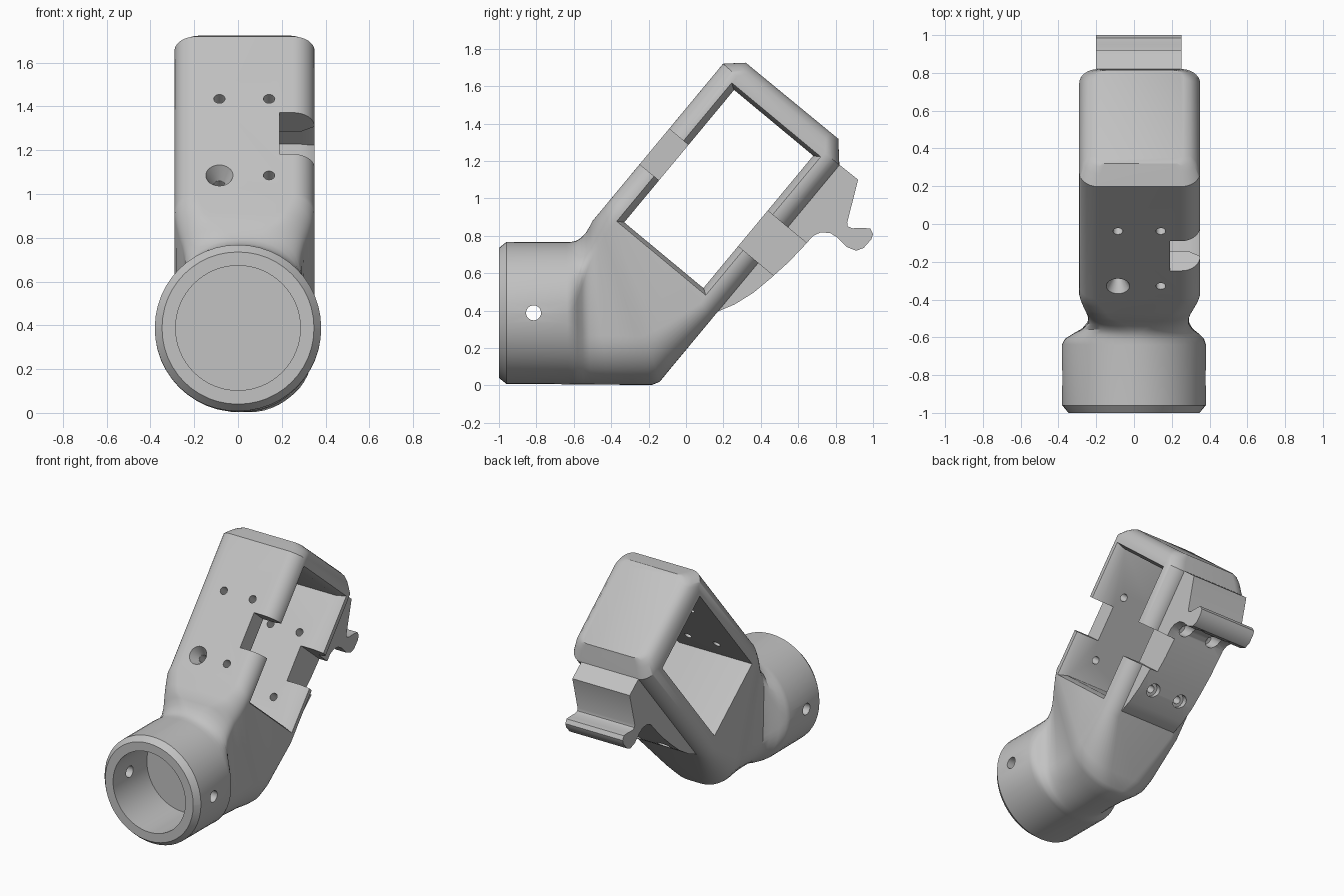
import bpy, bmesh, math
from mathutils import Vector

if "Cube" in bpy.data.objects:
    bpy.data.objects.remove(bpy.data.objects["Cube"], do_unlink=True)

grey = bpy.data.materials.new("plain grey")
grey.use_nodes = True
COLOR = (0.54, 0.54, 0.54, 1)
grey.diffuse_color = COLOR
grey.node_tree.nodes["Principled BSDF"].inputs["Base Color"].default_value = COLOR

# Tilted frame of the housing: u runs up its length, v from front wall to back wall
ANGLE = math.radians(50.3)
CENTRE = Vector((0.175, 1.05))
U = Vector((math.cos(ANGLE), math.sin(ANGLE)))
V = Vector((math.sin(ANGLE), -math.cos(ANGLE)))


def uv(u, v):
    return CENTRE + U * u + V * v


def finish(bm, name):
    bmesh.ops.recalc_face_normals(bm, faces=bm.faces)
    mesh = bpy.data.meshes.new(name)
    bm.to_mesh(mesh)
    bm.free()
    mesh.materials.append(grey)
    obj = bpy.data.objects.new(name, mesh)
    bpy.context.collection.objects.link(obj)
    return obj


def loft(name, rings):
    """Skin a list of equal-length point rings and cap both ends."""
    bm = bmesh.new()
    rows = [[bm.verts.new(p) for p in ring] for ring in rings]
    n = len(rows[0])
    for a, b in zip(rows, rows[1:]):
        for i in range(n):
            j = (i + 1) % n
            bm.faces.new((a[i], a[j], b[j], b[i]))
    bm.faces.new(rows[0][::-1])
    bm.faces.new(rows[-1])
    return finish(bm, name)


def prism(name, x0, profile0, x1, profile1=None):
    return loft(name, [[(x, p[0], p[1]) for p in prof]
                       for x, prof in ((x0, profile0), (x1, profile1 or profile0))])


def rect(u0, u1, v0, v1):
    return [uv(u0, v0), uv(u1, v0), uv(u1, v1), uv(u0, v1)]


def rod(name, start, end, r0, r1=None, sides=32):
    start, end = Vector(start), Vector(end)
    axis = end - start
    bm = bmesh.new()
    bmesh.ops.create_cone(bm, cap_ends=True, segments=sides, radius1=r0,
                          radius2=r0 if r1 is None else r1, depth=axis.length)
    turn = axis.to_track_quat('Z', 'Y').to_matrix().to_4x4()
    bmesh.ops.transform(bm, matrix=turn, verts=bm.verts)
    bmesh.ops.translate(bm, vec=(start + end) / 2, verts=bm.verts)
    return finish(bm, name)


def section(top, bottom, x0, x1, r_top, r_bottom=None, steps=12):
    """Rounded rectangle standing between a top and a bottom (y, z) point."""
    top, bottom = Vector(top), Vector(bottom)
    height = (top - bottom).length
    up = (top - bottom) / height
    rb = r_bottom or r_top
    ring = []
    for k, (cx, ch, r) in enumerate(((x1 - r_top, height - r_top, r_top),
                                     (x0 + r_top, height - r_top, r_top),
                                     (x0 + rb, rb, rb), (x1 - rb, rb, rb))):
        for s in range(steps + 1):
            a = (k + s / steps) * math.pi / 2
            p = bottom + up * (ch + r * math.sin(a))
            ring.append((cx + r * math.cos(a), p.x, p.y))
    return ring


# Round socket, pinched neck, tilted housing and filleted top end
housing = loft("housing", [
    section((-1, 0.735), (-1, 0.04), -0.347, 0.347, 0.345),
    section((-0.96, 0.768), (-0.96, 0.008), -0.38, 0.38, 0.378),
    section((-0.64, 0.767), (-0.63, 0.006), -0.38, 0.38, 0.378),
    section((-0.61, 0.768), (-0.605, 0.005), -0.365, 0.37, 0.36),
    section((-0.585, 0.774), (-0.58, 0.005), -0.325, 0.345, 0.32),
    section((-0.56, 0.79), (-0.55, 0.005), -0.275, 0.31, 0.26, 0.285),
    section((-0.535, 0.817), (-0.51, 0.005), -0.245, 0.29, 0.2, 0.262),
    section((-0.515, 0.85), (-0.42, 0.004), -0.242, 0.29, 0.16, 0.262),
    section(uv(-0.565, -0.41), (-0.28, 0.003), -0.252, 0.302, 0.13, 0.27),
    section(uv(-0.52, -0.41), (-0.18, 0.003), -0.268, 0.322, 0.12, 0.27),
    section(uv(-0.47, -0.41), (-0.14, 0.02), -0.28, 0.338, 0.11, 0.26),
    section(uv(-0.42, -0.41), uv(-0.90, 0.415), -0.29, 0.35, 0.1, 0.22),
    section(uv(-0.40, -0.41), uv(-0.55, 0.415), -0.29, 0.35, 0.1),
    section(uv(0.53, -0.41), uv(0.51, 0.415), -0.29, 0.35, 0.1),
    section(uv(0.575, -0.361), uv(0.57, 0.361), -0.268, 0.328, 0.09),
    section(uv(0.6, -0.333), uv(0.6, 0.333), -0.24, 0.30, 0.075),
    section(uv(0.612, -0.32), uv(0.615, 0.32), -0.20, 0.26, 0.05),
])

# Curved rear fin with hooked latch
fin = prism("latch_fin", -0.2, [
    uv(-0.55, 0.36), (0.165, 0.393), (0.26, 0.433), (0.36, 0.495), (0.45, 0.57), (0.55, 0.66),
    (0.64, 0.755), (0.68, 0.80), (0.72, 0.818), (0.77, 0.815), (0.81, 0.79), (0.86, 0.74),
    (0.91, 0.72), (0.95, 0.735), (0.99, 0.78), (1.0, 0.81), (0.985, 0.838), (0.95, 0.842),
    (0.89, 0.84), (0.865, 0.85), (0.862, 0.87), (0.92, 1.10), (0.82, 1.18), uv(0.5, 0.36)], 0.252)

# Cutters: window with a bevelled left rim, side notch, socket bore, pin hole
body_only = [
    prism("window_cutter", -0.5, rect(-0.46, 0.46, -0.275, 0.275), 0.5),
    prism("rim_cutter", 0.28, rect(-0.455, 0.455, -0.27, 0.27),
          0.36, rect(-0.485, 0.485, -0.315, 0.315)),
    rod("bore_cutter", (0, -1.1, 0.388), (0, -0.62, 0.388), 0.285, sides=64),
    rod("pin_cutter", (-0.6, -0.815, 0.388), (0.6, -0.815, 0.388), 0.04),
]
shared = [prism("notch_cutter", 0.19, rect(-0.168, 0.078, -0.7, 0.7), 0.5)]


def at(x, u, v):
    p = uv(u, v)
    return (x, p.x, p.y)


# Screw holes through both walls, with head recesses in the fin
fin_only = []
for x in (-0.085, 0.142):
    for u in (0.16, -0.295):
        shared.append(rod("screw_cutter", at(x, u, -0.6), at(x, u, 0.9), 0.026, sides=24))
        fin_only.append(rod("recess_cutter", at(x, u, 0.46), at(x, u, 0.9), 0.048, sides=24))
body_only.append(rod("countersink_cutter", at(-0.085, -0.295, -0.42),
                     at(-0.085, -0.295, -0.34), 0.067, 0.027))

for obj, cutters in ((housing, body_only + shared), (fin, shared + fin_only)):
    bpy.ops.object.select_all(action='DESELECT')
    obj.select_set(True)
    bpy.context.view_layer.objects.active = obj
    for cutter in cutters:
        mod = obj.modifiers.new("cut", 'BOOLEAN')
        mod.operation = 'DIFFERENCE'
        mod.solver = 'EXACT'
        mod.object = cutter
        bpy.ops.object.modifier_apply(modifier=mod.name)
    bpy.ops.object.shade_smooth_by_angle(angle=math.radians(32))

for cutter in body_only + shared + fin_only:
    bpy.data.objects.remove(cutter, do_unlink=True)
